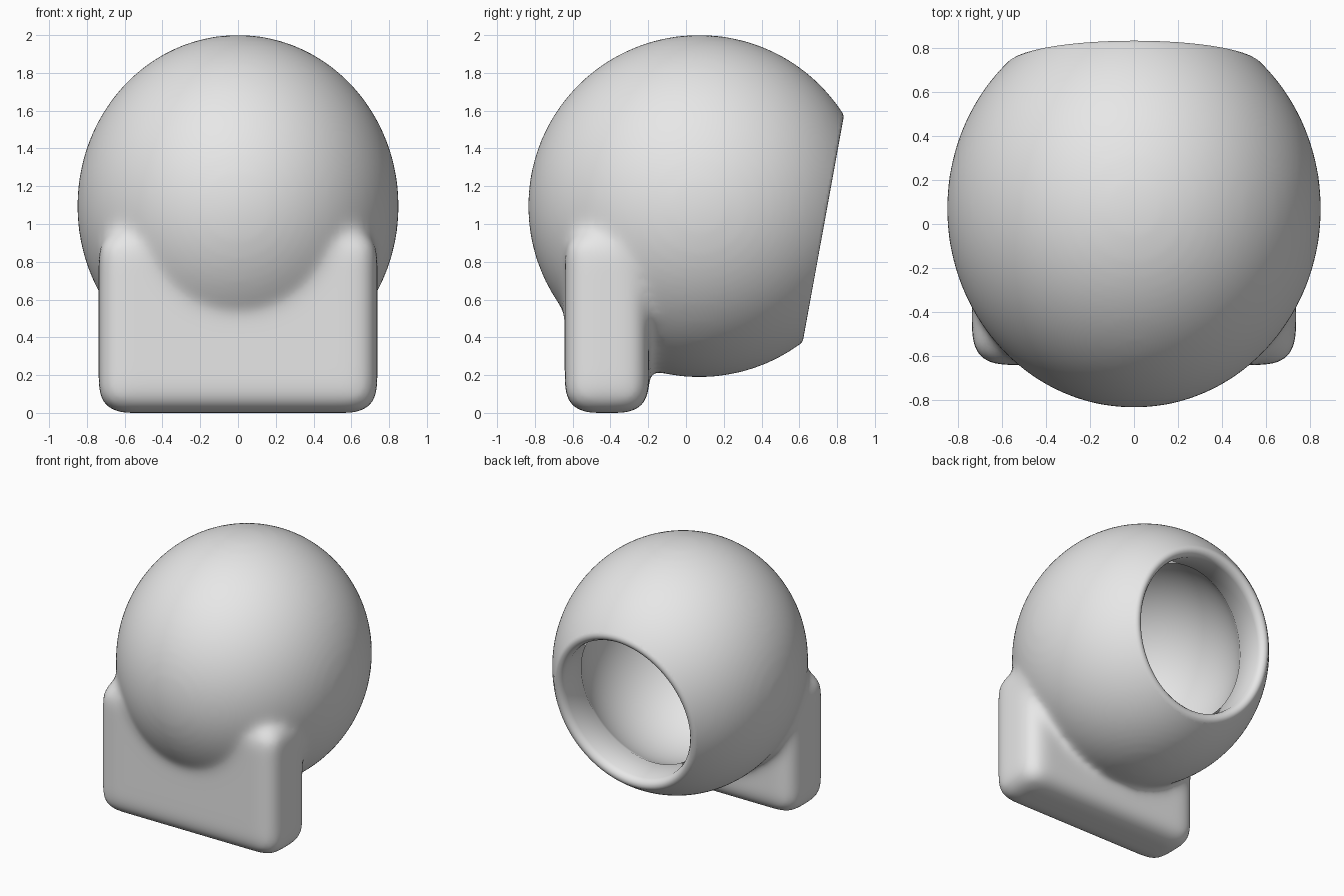
import bpy, bmesh, math
from mathutils import Vector, Matrix

if "Cube" in bpy.data.objects:
    bpy.data.objects.remove(bpy.data.objects["Cube"])

CENTRE = Vector((0, 0.07, 1.095))
R = 0.907
SX = 0.85 / 0.905                       # ball is slightly narrow in x
AXIS = Vector((0, 0.984, -0.179)).normalized()   # opening direction


def make(name, bm):
    bmesh.ops.recalc_face_normals(bm, faces=bm.faces[:])
    me = bpy.data.meshes.new(name)
    bm.to_mesh(me)
    bm.free()
    ob = bpy.data.objects.new(name, me)
    bpy.context.collection.objects.link(ob)
    return ob


def apply(ob, kind, **props):
    bpy.ops.object.select_all(action='DESELECT')
    bpy.context.view_layer.objects.active = ob
    ob.select_set(True)
    mod = ob.modifiers.new("step", kind)
    for key, value in props.items():
        setattr(mod, key, value)
    bpy.ops.object.modifier_apply(modifier=mod.name)


def combine(ob, other, operation):
    apply(ob, 'BOOLEAN', object=other, operation=operation, solver='EXACT')
    bpy.data.objects.remove(other)


# ball body
bm = bmesh.new()
bmesh.ops.create_uvsphere(bm, u_segments=96, v_segments=64, radius=R)
bmesh.ops.transform(bm, verts=bm.verts[:],
                    matrix=Matrix.Translation(CENTRE) @ Matrix.Diagonal((SX, 1, 1, 1)))
body = make("ball_socket_housing", bm)

# rounded foot block under the front
bm = bmesh.new()
bmesh.ops.create_cube(bm, size=1)
lo, hi = Vector((-0.738, -0.642, 0)), Vector((0.738, -0.195, 0.97))
for v in bm.verts:
    v.co = [(lo[i] + hi[i]) / 2 + v.co[i] * (hi[i] - lo[i]) for i in range(3)]
bmesh.ops.bevel(bm, geom=bm.edges[:], offset=0.13, segments=6,
                profile=0.5, affect='EDGES')
foot = make("foot_block", bm)

# blend both into one soft form
combine(body, foot, 'UNION')
apply(body, 'REMESH', mode='VOXEL', voxel_size=0.024)
apply(body, 'SMOOTH', factor=0.5, iterations=30)

# round cavity, straight throat and soft rim, as (radius, distance along axis)
CAV, THROAT = 0.70, 0.55
end = math.acos(math.sqrt(CAV ** 2 - THROAT ** 2) / CAV)
profile = []
for i in range(33):
    a = math.pi + (end - math.pi) * i / 32
    profile.append((CAV * math.sin(a), CAV * math.cos(a)))
profile += [(0.55, 0.62), (0.556, 0.642), (0.571, 0.660), (0.59, 0.668),
            (0.607, 0.666), (0.625, 0.656), (0.66, 0.635), (1.3, 0.635),
            (1.3, 1.3), (0, 1.3)]
bm = bmesh.new()
verts = [bm.verts.new((r, 0, z)) for r, z in profile]
edges = [bm.edges.new(p) for p in zip(verts, verts[1:])]
bmesh.ops.spin(bm, geom=verts + edges, cent=(0, 0, 0), axis=(0, 0, 1),
               angle=math.tau, steps=96, use_duplicate=False)
bmesh.ops.remove_doubles(bm, verts=bm.verts[:], dist=1e-4)
turn = Vector((0, 0, 1)).rotation_difference(AXIS).to_matrix().to_4x4()
bmesh.ops.transform(bm, verts=bm.verts[:],
                    matrix=Matrix.Translation(CENTRE) @ Matrix.Diagonal((SX, 1, 1, 1)) @ turn)
cutter = make("cavity_cutter", bm)
cutter.hide_render = True
combine(body, cutter, 'DIFFERENCE')

# one plain grey
grey = bpy.data.materials.new("plain_grey")
grey.diffuse_color = (0.8, 0.8, 0.8, 1)
grey.use_nodes = True
grey.node_tree.nodes["Principled BSDF"].inputs["Base Color"].default_value = grey.diffuse_color
body.data.materials.clear()
body.data.materials.append(grey)
bpy.ops.object.shade_smooth_by_angle(angle=math.radians(40))
